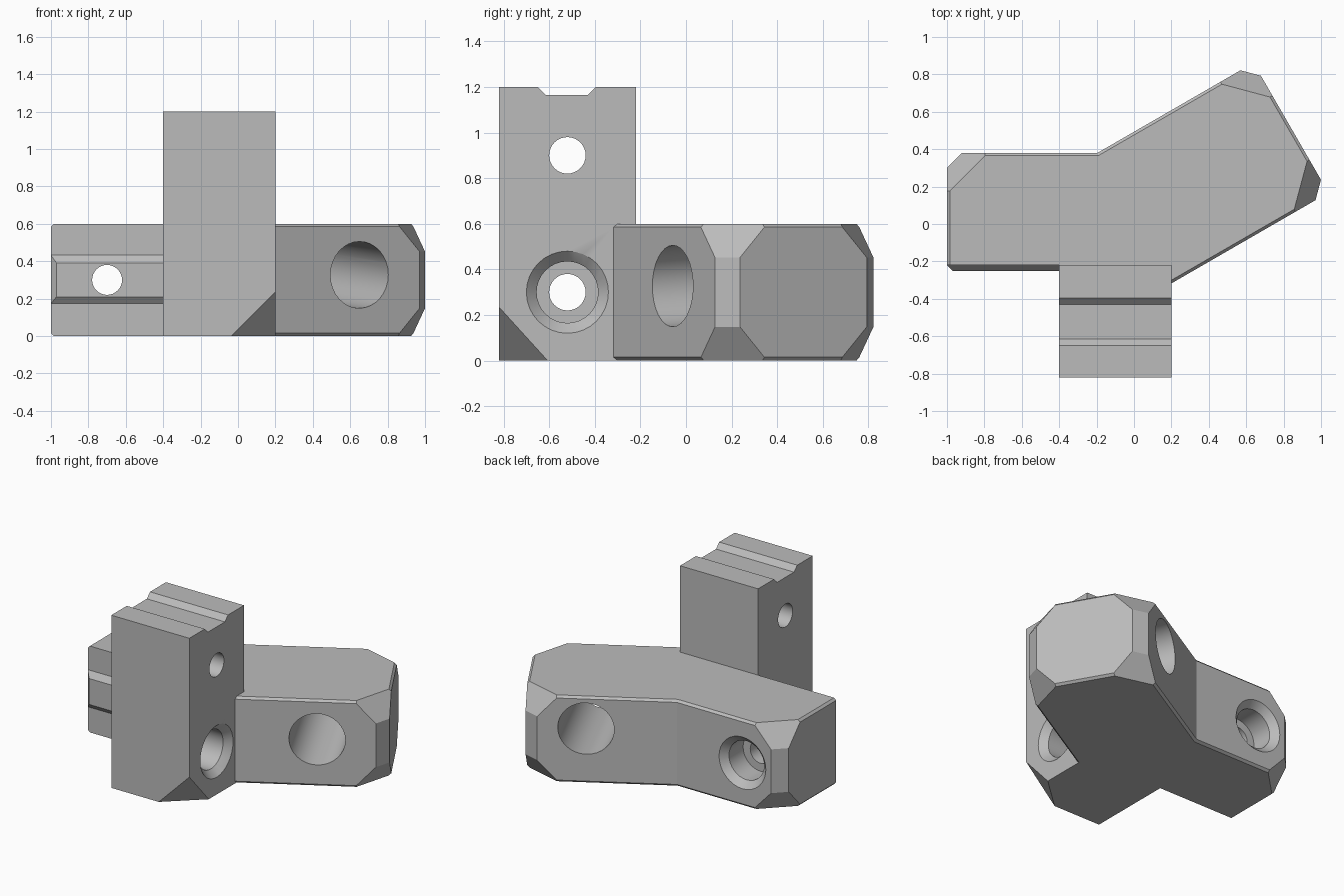
import bpy, bmesh
from math import radians, pi
from mathutils import Vector, Matrix

cube = bpy.data.objects.get("Cube")
if cube:
    bpy.data.objects.remove(cube, do_unlink=True)

grey = bpy.data.materials.new("plain grey")
grey.use_nodes = True
grey.diffuse_color = (0.5, 0.5, 0.5, 1)
bsdf = next(n for n in grey.node_tree.nodes if n.type == 'BSDF_PRINCIPLED')
bsdf.inputs["Base Color"].default_value = (0.5, 0.5, 0.5, 1)

H = 0.6       # height of the two legs
EDGE = 0.015  # fine edge chamfer


def finish(name, bm, matrix=Matrix()):
    bm.transform(matrix)
    bmesh.ops.recalc_face_normals(bm, faces=bm.faces)
    mesh = bpy.data.meshes.new(name)
    bm.to_mesh(mesh)
    bm.free()
    mesh.materials.append(grey)
    ob = bpy.data.objects.new(name, mesh)
    bpy.context.scene.collection.objects.link(ob)
    return ob


def box(lo, hi):
    bm = bmesh.new()
    bmesh.ops.create_cube(bm, size=1)
    lo, hi = Vector(lo), Vector(hi)
    for v in bm.verts:
        v.co = (lo + hi) / 2 + v.co * (hi - lo)
    return bm


def slice_off(bm, point, normal):
    """Remove everything beyond a plane and cap the cut."""
    res = bmesh.ops.bisect_plane(bm, geom=bm.verts[:] + bm.edges[:] + bm.faces[:],
                                 plane_co=point, plane_no=Vector(normal).normalized(),
                                 clear_outer=True)
    edges = [e for e in res["geom_cut"] if isinstance(e, bmesh.types.BMEdge)]
    bmesh.ops.edgenet_fill(bm, edges=edges)


def leg(name, start, end, low, high, sides, matrix):
    """Bar along local x, with chamfered edges and faceted end corners."""
    bm = box((start, low, 0), (end, high, H))
    for up, z in ((1, H - EDGE), (-1, EDGE)):
        slice_off(bm, (end, 0, z), (1, 0, up))
        for s in sides:
            slice_off(bm, (0, high if s > 0 else low, z), (0, s, up))
    for s in sides:
        w = high if s > 0 else low
        slice_off(bm, (end - 0.08, w, 0), (1, s, 0))
        for up, z in ((1, 0.452), (-1, 0.148)):
            slice_off(bm, (end - 0.08, w, z), (1, s, 0.93 * up))
    return finish(name, bm, matrix)


def extrude_profile(name, points, axis):
    bm = bmesh.new()
    face = bm.faces.new([bm.verts.new(p) for p in points])
    res = bmesh.ops.extrude_face_region(bm, geom=[face])
    verts = [v for v in res["geom"] if isinstance(v, bmesh.types.BMVert)]
    bmesh.ops.translate(bm, verts=verts, vec=axis)
    return bm


def bore(name, start, direction, profile, segs=32):
    """Revolved cutter; profile holds (radius, depth) pairs along the direction."""
    bm = bmesh.new()
    rings = []
    for r, d in profile:
        ring = bmesh.ops.create_circle(bm, segments=segs, radius=r)["verts"]
        bmesh.ops.translate(bm, verts=ring, vec=(0, 0, d))
        rings.append(ring)
    for a, b in zip(rings, rings[1:]):
        for i in range(segs):
            j = (i + 1) % segs
            bm.faces.new((a[i], a[j], b[j], b[i]))
    bm.faces.new(rings[0])
    bm.faces.new(rings[-1])
    turn = Vector(direction).to_track_quat('Z', 'Y').to_matrix().to_4x4()
    return finish(name, bm, Matrix.Translation(start) @ turn)


def combine(target, tool, operation):
    mod = target.modifiers.new(tool.name, 'BOOLEAN')
    mod.operation, mod.solver, mod.object = operation, 'EXACT', tool
    bpy.context.view_layer.objects.active = target
    bpy.ops.object.modifier_apply(modifier=mod.name)
    bpy.data.objects.remove(tool, do_unlink=True)


# straight leg toward -x and angled leg turned 30 degrees
bracket = leg("bracket", -0.2, 1, -0.22, 0.38, (1,), Matrix.Scale(-1, 4, (1, 0, 0)))
turn = Matrix.Rotation(radians(30), 4, 'Z')
angled_leg = leg("angled_leg", 0, 0.984, -0.375, 0.427, (1, -1), turn)

# upright block with a grooved top and one trimmed bottom corner
outline = [(-0.82, 0), (-0.22, 0), (-0.22, 1.2), (-0.395, 1.2), (-0.43, 1.165),
           (-0.615, 1.165), (-0.65, 1.2), (-0.82, 1.2)]
bm = extrude_profile("block", [(-0.4, y, z) for y, z in outline], (0.6, 0, 0))
slice_off(bm, (0.2, -0.82, 0.235), (1, -1.1, -1))
upright_block = finish("upright_block", bm)

# locating ridge on the front of the straight leg
bm = extrude_profile("ridge", [(-1, y, z) for y, z in
                               ((-0.2, 0.15), (-0.25, 0.21), (-0.25, 0.39), (-0.2, 0.46))],
                     (0.65, 0, 0))
slice_off(bm, (-0.97, -0.25, 0.3), (-1, -1, 0))
ridge = finish("ridge", bm)

for part in (angled_leg, upright_block, ridge):
    combine(bracket, part, 'UNION')

# screw holes with countersunk heads, plain hole, and slightly tilted socket
screw = [(0.225, -0.045), (0.18, 0), (0.135, 0.045), (0.135, 0.2), (0.08, 0.2), (0.08, 0.8)]
plain = [(0.08, -0.1), (0.08, 0.8)]
front = turn @ Vector((0.533, -0.375, 0.327))
back = turn @ Vector((0.595, 0.427, 0.38))
cutters = [
    bore("leg_screw_hole", (-0.7, 0.38, 0.3), (0, -1, 0), screw),
    bore("block_screw_hole", (0.2, -0.52, 0.3), (-1, 0, 0), screw),
    bore("block_upper_hole", (0.2, -0.52, 0.9), (-1, 0, 0), plain),
    bore("socket", front, back - front, [(0.178, -0.2), (0.178, 1.0)]),
]
for cutter in cutters:
    combine(bracket, cutter, 'DIFFERENCE')

# smooth bores, crisp flat faces
bpy.ops.object.select_all(action='DESELECT')
bracket.select_set(True)
bpy.context.view_layer.objects.active = bracket
bpy.ops.object.shade_smooth_by_angle(angle=radians(25))
